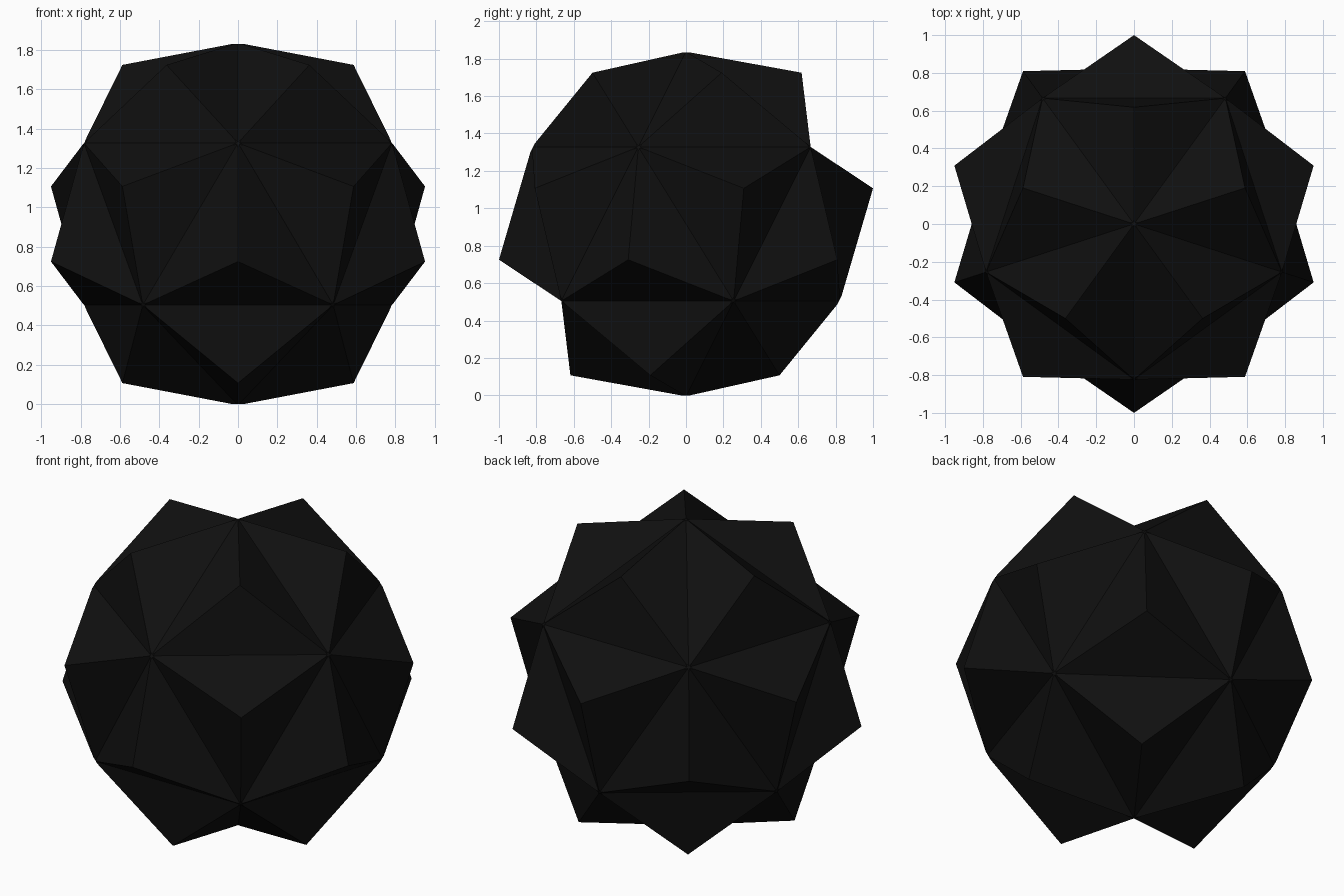
import bpy, bmesh, math
from mathutils import Vector

if "Cube" in bpy.data.objects:
    bpy.data.objects.remove(bpy.data.objects["Cube"])

INNER_R = 0.921   # five-fold corners before blunting
BLUNT_R = 0.916   # distance of the tiny flats on those corners
TIP_R = 1.018     # spike tips

# corners of the core: two poles and two staggered rings of five
corners = [Vector((0, 0, 1)), Vector((0, 0, -1))]
for side, start in ((1, -90), (-1, 90)):
    for k in range(5):
        a = math.radians(start + 72 * k)
        corners.append(Vector((math.cos(a) * 2, math.sin(a) * 2, side)) / math.sqrt(5))

# twenty-sided core
bm = bmesh.new()
for c in corners:
    bm.verts.new(c * INNER_R)
bmesh.ops.convex_hull(bm, input=bm.verts[:])

# raise a three-sided spike on every core face
tips = bmesh.ops.poke(bm, faces=bm.faces[:])["verts"]
for v in tips:
    v.co = v.co.normalized() * TIP_R

# blunt the twelve core corners
for c in corners:
    bmesh.ops.bisect_plane(bm, geom=bm.verts[:] + bm.edges[:] + bm.faces[:],
                           plane_co=c * BLUNT_R, plane_no=c, clear_outer=True)
    bmesh.ops.holes_fill(bm, edges=[e for e in bm.edges if e.is_boundary], sides=0)

bmesh.ops.translate(bm, verts=bm.verts[:], vec=(0, 0, BLUNT_R))
bmesh.ops.recalc_face_normals(bm, faces=bm.faces[:])

mesh = bpy.data.meshes.new("spiked_star")
bm.to_mesh(mesh)
bm.free()

black = bpy.data.materials.new("near_black")
black.diffuse_color = (0.005, 0.005, 0.005, 1)
black.use_nodes = True
black.node_tree.nodes["Principled BSDF"].inputs["Base Color"].default_value = black.diffuse_color
mesh.materials.append(black)
star = bpy.data.objects.new("spiked_star", mesh)
bpy.context.collection.objects.link(star)
